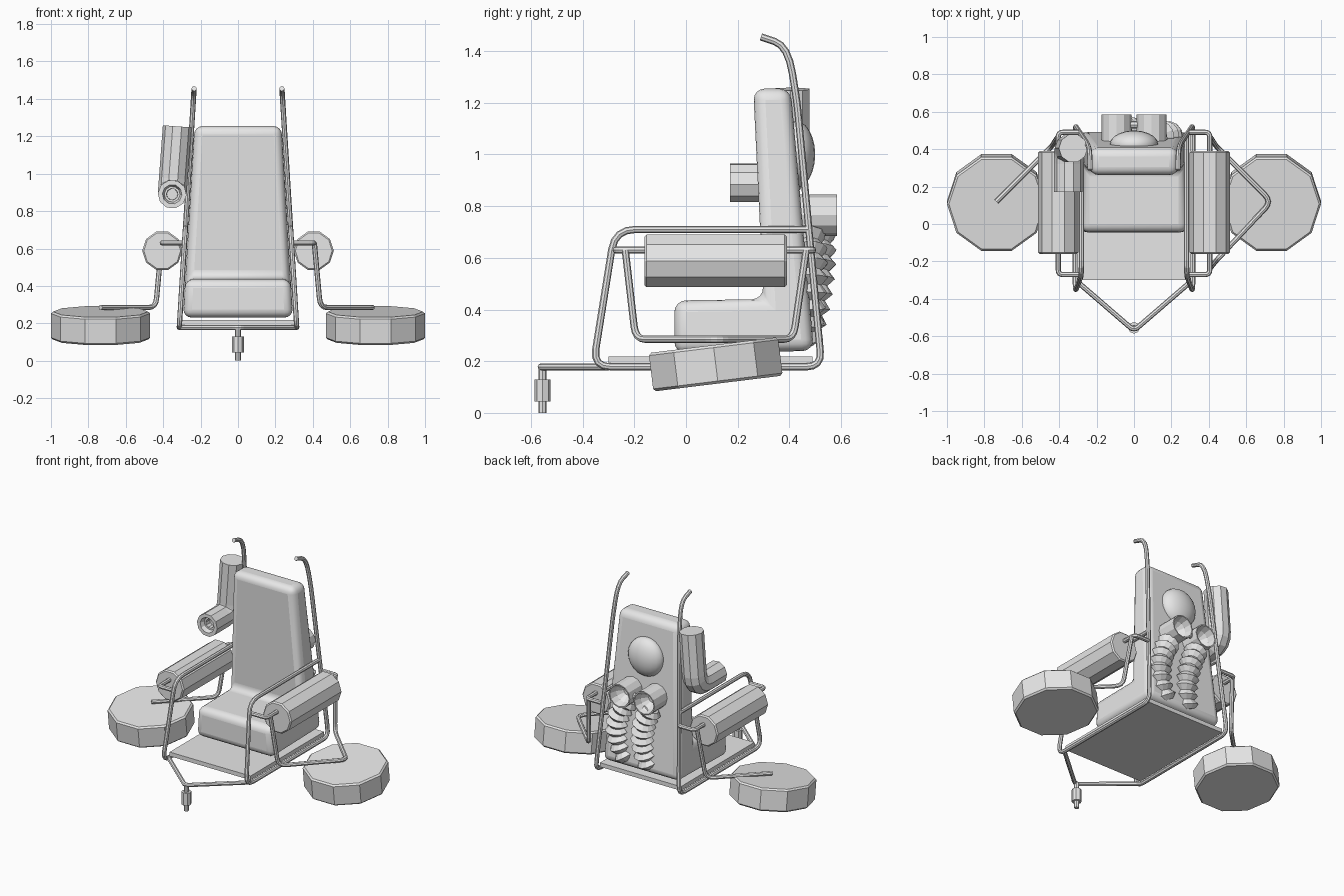
import bpy, bmesh, math
from mathutils import Vector
from mathutils.geometry import interpolate_bezier

if "Cube" in bpy.data.objects:
    bpy.data.objects.remove(bpy.data.objects["Cube"])

grey = bpy.data.materials.new("plain grey")
grey.use_nodes = True
colour = (0.8, 0.8, 0.8, 1)
grey.diffuse_color = colour
for node in grey.node_tree.nodes:
    if node.type == 'BSDF_PRINCIPLED':
        node.inputs["Base Color"].default_value = colour


def finish(name, bm, bevel=0, segments=1, smooth=False):
    bmesh.ops.recalc_face_normals(bm, faces=bm.faces)
    mesh = bpy.data.meshes.new(name)
    bm.to_mesh(mesh)
    bm.free()
    mesh.materials.append(grey)
    ob = bpy.data.objects.new(name, mesh)
    bpy.context.collection.objects.link(ob)
    if bevel:
        mod = ob.modifiers.new("rounded edges", 'BEVEL')
        mod.width, mod.segments = bevel, segments
        mod.limit_method, mod.angle_limit = 'ANGLE', math.radians(40)
    if smooth:
        bpy.ops.object.select_all(action='DESELECT')
        ob.select_set(True)
        bpy.context.view_layer.objects.active = ob
        bpy.ops.object.shade_smooth_by_angle(angle=math.radians(35))
    return ob


def rounded(points, radius):
    """Replace each inner corner of a path with a short arc."""
    pts = [Vector(p) for p in points]
    radii = radius if isinstance(radius, list) else [radius] * len(pts)
    out = [pts[0]]
    for a, b, c, r in zip(pts, pts[1:], pts[2:], radii):
        p = b + (a - b).normalized() * min(r, (a - b).length * 0.49)
        q = b + (c - b).normalized() * min(r, (c - b).length * 0.49)
        for k in range(5):
            t = k / 4
            out.append(p * (1 - t) ** 2 + b * 2 * t * (1 - t) + q * t * t)
    return out + [pts[-1]]


def sweep(name, points, radius, sides=8, cup=(), **style):
    """Sweep a polygon along a path; cup adds (scale, depth) rings inside the far end."""
    pts = [Vector(p) for p in points]
    radii = radius if isinstance(radius, list) else [radius] * len(pts)
    bm = bmesh.new()
    rings, u, old = [], None, None
    for i, p in enumerate(pts):
        before = (p - pts[i - 1]).normalized() if i else Vector()
        after = (pts[i + 1] - p).normalized() if i < len(pts) - 1 else Vector()
        t = (before + after).normalized()
        if u is None:
            u = Vector((1, 0, 0)) if abs(t.x) < 0.9 else Vector((0, 0, 1))
        else:
            u = old.rotation_difference(t) @ u
        u = (u - t * u.dot(t)).normalized()
        w, old = t.cross(u), t
        angles = [2 * math.pi * k / sides for k in range(sides)]
        rings.append([bm.verts.new(p + (u * math.cos(a) + w * math.sin(a)) * radii[i])
                      for a in angles])
    end = rings[-1]
    for scale, depth in cup:
        rings.append([bm.verts.new(p + (v.co - p) * scale - t * depth) for v in end])
    for a, b in zip(rings, rings[1:]):
        for k in range(sides):
            j = (k + 1) % sides
            bm.faces.new((a[k], a[j], b[j], b[k]))
    bm.faces.new(rings[0])
    bm.faces.new(rings[-1])
    return finish(name, bm, **style)


BAR = 0.014

# Padded seat: tapered L-shaped profile
bm = bmesh.new()
profile = [(-0.045, 0.23), (-0.045, 0.435), (0.30, 0.44), (0.26, 1.255),
           (0.405, 1.255), (0.495, 0.24)]
left, right = [[bm.verts.new((s * (0.308 - 0.06 * z), y, z)) for y, z in profile]
               for s in (1, -1)]
bm.faces.new(left)
bm.faces.new(right)
for k in range(len(profile)):
    j = (k + 1) % len(profile)
    bm.faces.new((left[k], left[j], right[j], right[k]))
finish("seat", bm, bevel=0.045, segments=4, smooth=True)

# Floor plate
bm = bmesh.new()
bmesh.ops.create_cube(bm, size=1)
for v in bm.verts:
    v.co = (v.co.x * 0.61, v.co.y * 0.79 + 0.095, v.co.z * 0.028 + 0.205)
finish("floor_plate", bm)

# Rear dome
bm = bmesh.new()
bmesh.ops.create_uvsphere(bm, u_segments=20, v_segments=12, radius=1)
for v in bm.verts:
    v.co = (v.co.x * 0.13, v.co.y * 0.075 + 0.425, v.co.z * 0.13 + 1.0)
finish("rear_dome", bm, smooth=True)

# Side frames: hooked rear post, base rail, front post and armrest in one bar
side_path = [(0.29, 1.455), (0.395, 1.42), (0.43, 1.2), (0.525, 0.178),
             (-0.36, 0.178), (-0.275, 0.71), (0.475, 0.71)]
for s, side in ((1, "left"), (-1, "right")):
    pts = [(s * (0.325 - 0.062 * z), y, z) for y, z in side_path]
    sweep(side + "_frame", rounded(pts, [0.11, 0.05, 0.06, 0.07, 0.08]), BAR)

    # Side pod with its carrying rod
    sweep(side + "_pod", [(s * 0.405, -0.16, 0.588), (s * 0.405, 0.39, 0.588)],
          0.107, 10, bevel=0.008)
    sweep(side + "_pod_rod", rounded([(s * 0.295, -0.27, 0.63), (s * 0.405, -0.27, 0.63),
                                      (s * 0.405, 0.49, 0.63), (s * 0.295, 0.49, 0.63)],
                                     0.025), BAR)

    # Float disc, tipped up at the rear
    tilt = math.radians(7)
    centre = Vector((s * 0.735, 0.115, 0.188))
    axis = Vector((0, -math.sin(tilt), math.cos(tilt))) * 0.075
    sweep(side + "_disc", [centre - axis, centre + axis], 0.265, 10, bevel=0.01)

    # Disc arm: double on the left, rear only on the right
    arm = [(s * 0.735, 0.12, 0.285), (s * 0.44, 0.415, 0.285), (s * 0.408, 0.465, 0.63)]
    if s > 0:
        arm = [(0.408, -0.235, 0.63), (0.44, -0.195, 0.285)] + arm
    sweep(side + "_disc_arm", rounded(arm, 0.05), BAR)

    # Rear exhaust cup
    sweep(side + "_exhaust", [(s * 0.093, 0.41, 0.765), (s * 0.093, 0.585, 0.765)],
          0.08, 12, cup=[(0.9, 0), (0.75, 0.05), (0.35, 0.09)])

# Link between the exhausts
sweep("exhaust_link", [(-0.03, 0.53, 0.765), (0.03, 0.53, 0.765)], 0.02)

# Front V bar and its pin
sweep("front_bar", rounded([(-0.313, -0.30, 0.178), (0, -0.57, 0.178),
                            (0.313, -0.30, 0.178)], 0.03), BAR)
sweep("front_pin", [(0, -0.555, 0), (0, -0.555, 0.178)], 0.016)
sweep("front_pin_sleeve", [(0, -0.555, 0.045), (0, -0.555, 0.13)], 0.031)

# Ribbed hoses below the exhausts
hoses = {"right_hose": [(-0.09, 0.50, 0.70), (-0.02, 0.52, 0.58),
                        (0.01, 0.49, 0.42), (-0.05, 0.45, 0.28)],
         "left_hose": [(0.10, 0.46, 0.70), (0.20, 0.49, 0.58),
                       (0.22, 0.47, 0.42), (0.12, 0.45, 0.28)]}
for name, ctrl in hoses.items():
    path = interpolate_bezier(*[Vector(p) for p in ctrl], 17)
    sweep(name, path, [0.05 if k % 2 == 0 else 0.076 for k in range(17)], 12)

# Shoulder lamp: upright barrel bending to a hollow front
sweep("shoulder_lamp", rounded([(-0.325, 0.405, 1.253), (-0.352, 0.405, 0.89),
                                (-0.352, 0.17, 0.89)], 0.08),
      0.077, 10, cup=[(0.68, 0), (0.55, 0.03), (0.4, 0.03), (0.38, 0.07)])
